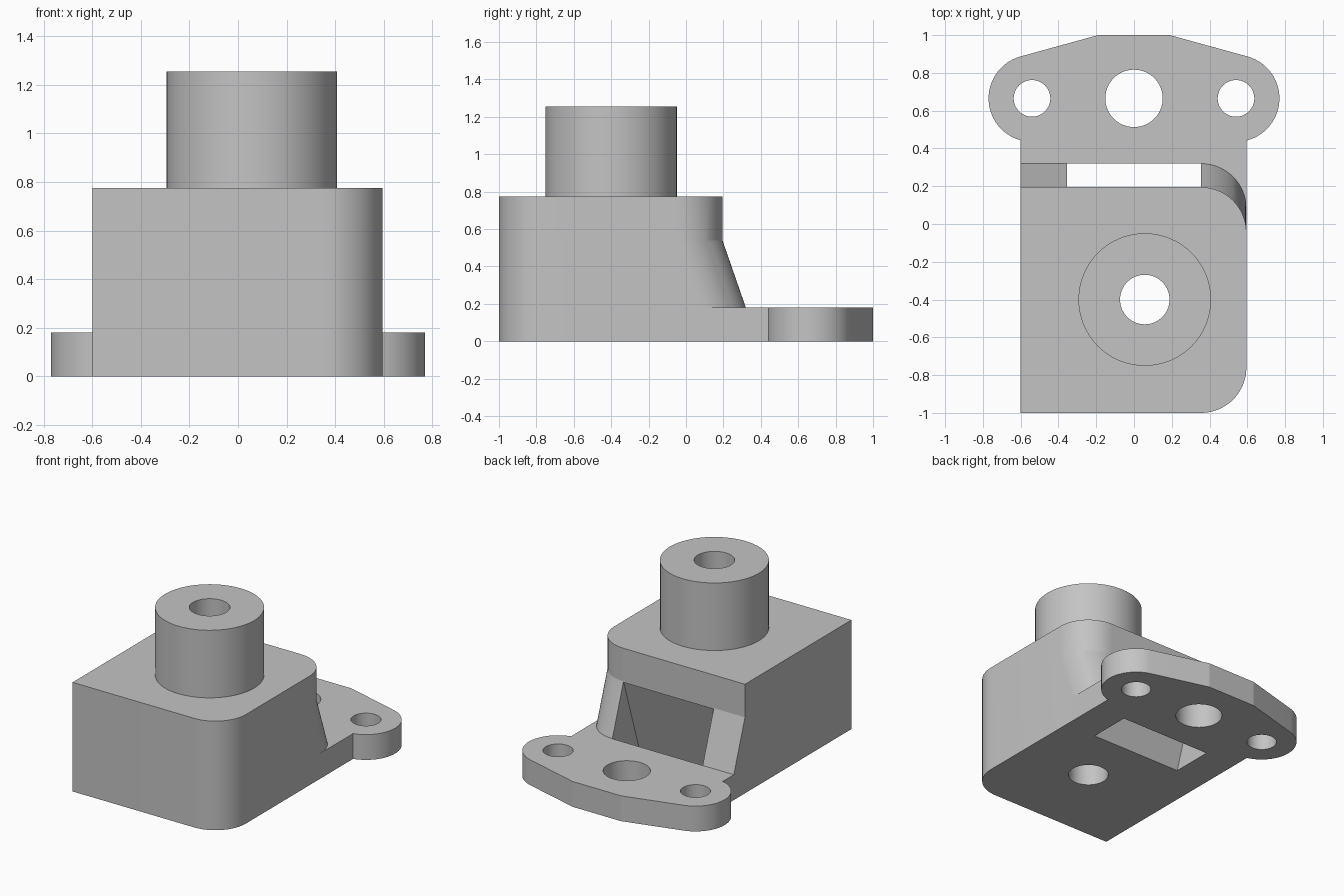
import bpy, bmesh
from math import cos, sin, pi, radians

cube = bpy.data.objects.get("Cube")
if cube:
    bpy.data.objects.remove(cube, do_unlink=True)

grey = bpy.data.materials.new("machined grey")
grey.use_nodes = True
colour = (0.55, 0.55, 0.55, 1)
grey.diffuse_color = colour
grey.node_tree.nodes["Principled BSDF"].inputs["Base Color"].default_value = colour


def arc(cx, cy, r, start, end, steps=16):
    """Points along an arc, angles in degrees."""
    angles = [radians(start + (end - start) * i / steps) for i in range(steps + 1)]
    return [(cx + r * cos(a), cy + r * sin(a)) for a in angles]


def loft(name, rings):
    """Closed solid through rings of matching 3D points."""
    bm = bmesh.new()
    loops = [[bm.verts.new(p) for p in ring] for ring in rings]
    n = len(loops[0])
    for low, high in zip(loops, loops[1:]):
        for i in range(n):
            j = (i + 1) % n
            bm.faces.new((low[i], low[j], high[j], high[i]))
    bm.faces.new(loops[0][::-1])
    bm.faces.new(loops[-1])
    bmesh.ops.recalc_face_normals(bm, faces=bm.faces)
    mesh = bpy.data.meshes.new(name)
    bm.to_mesh(mesh)
    bm.free()
    mesh.materials.append(grey)
    obj = bpy.data.objects.new(name, mesh)
    bpy.context.collection.objects.link(obj)
    return obj


def prism(name, outline, z0, z1):
    return loft(name, [[(x, y, z) for x, y in outline] for z in (z0, z1)])


def circle(x, y, r):
    return arc(x, y, r, 0, 360, 64)[:-1]


def select(obj):
    bpy.ops.object.select_all(action='DESELECT')
    obj.select_set(True)
    bpy.context.view_layer.objects.active = obj


def cut(obj, cutter):
    select(obj)
    mod = obj.modifiers.new("cut", 'BOOLEAN')
    mod.operation = 'DIFFERENCE'
    mod.solver = 'EXACT'
    mod.object = cutter
    bpy.ops.object.modifier_apply(modifier=mod.name)
    bpy.data.objects.remove(cutter, do_unlink=True)


def drill(obj, x, y, r):
    cut(obj, prism("drill", circle(x, y, r), -0.2, 1.5))


LEFT, RIGHT, BACK, R = -0.6, 0.595, 0.195, 0.24
FLARE, PLATE, CREASE, TOP = 0.125, 0.18, 0.54, 0.775
BOSS = (0.057, -0.4)


def body_ring(z, shift):
    front = [(LEFT, -1)] + arc(RIGHT - R, -1 + R, R, -90, 0)
    rear = arc(RIGHT - R, BACK - R, R, 0, 90) + [(LEFT, BACK)]
    return [(x, y, z) for x, y in front] + [(x, y + shift, z) for x, y in rear]


# Body block, its rear wall flaring out down to the flange
body = loft("body", [body_ring(0, FLARE), body_ring(PLATE, FLARE),
                     body_ring(CREASE, 0), body_ring(TOP, 0)])

# Wedge slot through the flared wall and the base
wedge = [(-0.012, -0.1), (0.193, CREASE - 0.004), (0.5, CREASE - 0.004), (0.5, -0.1)]
cut(body, loft("slot", [[(x, y, z) for y, z in wedge] for x in (-0.355, 0.355)]))
drill(body, *BOSS, 0.131)

# Mounting flange with two ears, nested against the flared wall
ear_x, ear_y, ear_r = 0.54, 0.665, 0.23
right_ear = arc(ear_x, ear_y, ear_r, -76, 75, 28)
left_ear = [(-x, y) for x, y in reversed(right_ear)]
neck_y = right_ear[0][1]
outline = [(LEFT, BACK + FLARE)]
outline += arc(RIGHT - R, BACK + FLARE - R, R, 90, 0)
outline += [(RIGHT, neck_y)] + right_ear + [(0.19, 1), (-0.19, 1)]
outline += left_ear + [(LEFT, neck_y)]
flange = prism("mounting_flange", outline, 0, PLATE)
drill(flange, 0, ear_y, 0.152)
for side in (-1, 1):
    drill(flange, side * ear_x, ear_y, 0.097)

# Round boss with a through bore
boss = prism("boss", circle(*BOSS, 0.351), TOP, 1.255)
drill(boss, *BOSS, 0.131)

for part in (body, flange, boss):
    select(part)
    bpy.ops.object.shade_smooth_by_angle(angle=radians(12))
